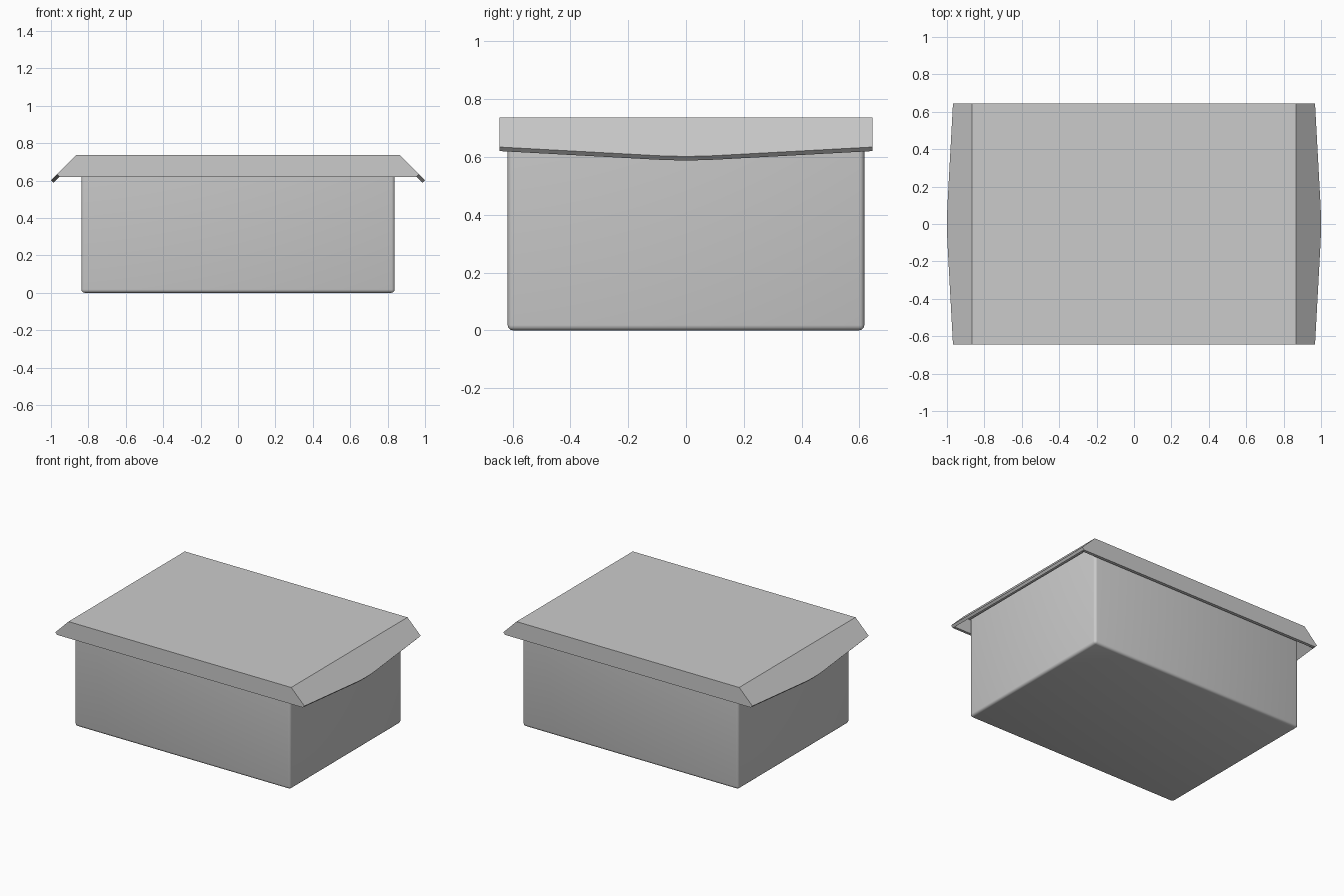
import bpy, bmesh

if "Cube" in bpy.data.objects:
    bpy.data.objects.remove(bpy.data.objects["Cube"])

TOP, SUM, D = 0.737, 1.602, 0.014   # lid top, 45-degree flap plane x+z, flap edge offset
HALF, PANEL = 0.645, 0.625          # lid half depth, inner face of the end panels


def make_object(name, bm):
    bmesh.ops.recalc_face_normals(bm, faces=bm.faces)
    me = bpy.data.meshes.new(name)
    bm.to_mesh(me)
    bm.free()
    ob = bpy.data.objects.new(name, me)
    bpy.context.collection.objects.link(ob)
    return ob


def loft(name, sections, caps):
    bm = bmesh.new()
    rings = [[bm.verts.new(p) for p in s] for s in sections]
    n = len(rings[0])
    for a, b in zip(rings, rings[1:]):
        for i in range(n):
            j = (i + 1) % n
            bm.faces.new((a[i], a[j], b[j], b[i]))
    if caps:
        bm.faces.new(rings[0])
        bm.faces.new(rings[-1])
    return make_object(name, bm)


def flap_z(y):
    # lower edge of the flap dips to a slightly rounded point in the middle
    y = abs(y)
    return 0.602 + (y * y * 0.25 if y < 0.1 else 0.0025 + (y - 0.1) * 0.0545)


def section(y, hollow):
    z = flap_z(y)
    outer = [(SUM - z, z), (SUM - TOP, TOP)]
    inner = [(SUM - z - D, z - D)]
    if hollow:
        t = TOP - 0.02
        inner.insert(0, (SUM - 2 * D - t, t))
    half = outer + [(-x, h) for x, h in reversed(outer)]
    under = [(-x, h) for x, h in reversed(inner)] + inner
    return [(x, y, h) for x, h in half + under]


# Lid: folded roof with two sloping side flaps
ys = [-PANEL, -0.1, -0.05, 0, 0.05, 0.1, PANEL]
loft("lid_roof", [section(y, True) for y in ys], False)

# Lid: flat front and back panels
for name, s in (("lid_front_panel", -1), ("lid_back_panel", 1)):
    loft(name, [section(s * HALF, False), section(s * PANEL, False)], True)

# Box body with softly rounded edges
bm = bmesh.new()
bmesh.ops.create_cube(bm, size=1)
for v in bm.verts:
    v.co = (v.co.x * 1.676, v.co.y * 1.234, (v.co.z + 0.5) * 0.71)
edges = [e for e in bm.edges if min(v.co.z for v in e.verts) < 0.1]
bmesh.ops.bevel(bm, geom=edges, offset=0.018, segments=3, profile=0.5, affect='EDGES')
body = make_object("box_body", bm)
bpy.context.view_layer.objects.active = body
body.select_set(True)
bpy.ops.object.shade_smooth_by_angle(angle=0.7)
